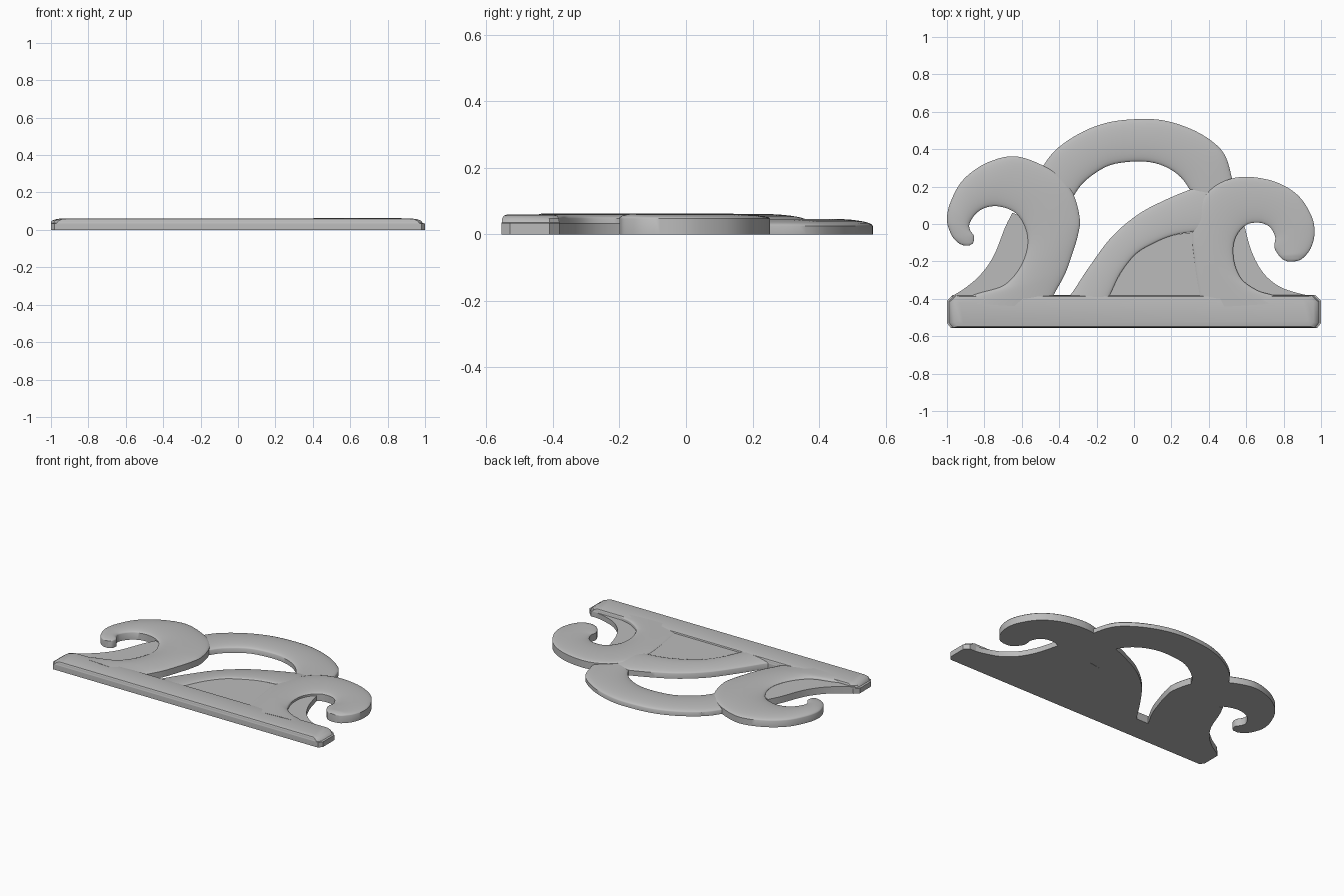
import bpy
import bmesh
import math
from mathutils import Vector

default_cube = bpy.data.objects.get("Cube")
if default_cube:
    bpy.data.objects.remove(default_cube, do_unlink=True)

# One plain grey for the whole carving
grey = bpy.data.materials.new("plain_grey")
grey.use_nodes = True
colour = (0.5, 0.5, 0.5, 1)
grey.diffuse_color = colour
grey.node_tree.nodes["Principled BSDF"].inputs["Base Color"].default_value = colour


def finish(name, bm):
    """Turn a bmesh into a shaded object with the grey material."""
    bmesh.ops.recalc_face_normals(bm, faces=bm.faces)
    mesh = bpy.data.meshes.new(name)
    bm.to_mesh(mesh)
    bm.free()
    mesh.materials.append(grey)
    obj = bpy.data.objects.new(name, mesh)
    bpy.context.collection.objects.link(obj)
    bpy.ops.object.select_all(action="DESELECT")
    obj.select_set(True)
    bpy.context.view_layer.objects.active = obj
    bpy.ops.object.shade_smooth_by_angle(angle=math.radians(35))
    return obj


def smooth_path(points, steps=6):
    """Catmull-Rom curve through the points (of any dimension)."""
    pts = [Vector(p) for p in points]
    pts = [2 * pts[0] - pts[1]] + pts + [2 * pts[-1] - pts[-2]]
    path = []
    for a, b, c, d in zip(pts, pts[1:], pts[2:], pts[3:]):
        for step in range(steps):
            t = step / steps
            path.append(b + (c - a) * (t / 2)
                        + (2 * a - 5 * b + 4 * c - d) * (t * t / 2)
                        + (3 * b - a - 3 * c + d) * (t ** 3 / 2))
    return path + [pts[-2]]


def ribbon(name, edges, outer_z, inner_z, bulge, columns=14):
    """Domed band; each entry is outer x, outer y, inner x, inner y."""
    bm = bmesh.new()
    rows = []
    for ox, oy, ix, iy in smooth_path(edges):
        outer, inner = Vector((ox, oy, 0)), Vector((ix, iy, 0))
        swell = bulge * min(1, (outer - inner).length / 0.15)
        row = [bm.verts.new(outer)]
        for k in range(columns + 1):
            angle = math.pi * k / columns
            t = (1 - math.cos(angle)) / 2
            point = outer.lerp(inner, t)
            point.z = outer_z + (inner_z - outer_z) * t + swell * math.sin(angle)
            row.append(bm.verts.new(point))
        row.append(bm.verts.new(inner))
        rows.append(row)
    for row, following in zip(rows, rows[1:]):
        for k in range(len(row)):
            bm.faces.new((row[k - 1], row[k], following[k], following[k - 1]))
    bm.faces.new(rows[0])
    bm.faces.new(rows[-1])
    return finish(name, bm)


def slab(name, outline, layers):
    """Stack of outline rings; each layer gives a height and an inset."""
    bm = bmesh.new()
    count = len(outline)
    centre = sum((Vector(p) for p in outline), Vector((0, 0))) / count
    reach_x = max(abs(p[0] - centre.x) for p in outline)
    reach_y = max(abs(p[1] - centre.y) for p in outline)
    rings = []
    for z, inset_x, inset_y in layers:
        rings.append([bm.verts.new((
            centre.x + (p[0] - centre.x) * (1 - inset_x / reach_x),
            centre.y + (p[1] - centre.y) * (1 - inset_y / reach_y), z))
            for p in outline])
    for low, high in zip(rings, rings[1:]):
        for k in range(count):
            bm.faces.new((low[k - 1], low[k], high[k], high[k - 1]))
    bm.faces.new(rings[0])
    bm.faces.new(rings[-1])
    return finish(name, bm)


def panel(name, curve, closing, height):
    """Flat recessed plate with one curved side."""
    outline = [tuple(p) for p in smooth_path(curve)] + closing
    return slab(name, outline, [(0, 0, 0), (height, 0, 0)])


# Base bar with clipped corners and stepped, softened ends
right_half = [(.98, -.555), (1, -.53), (1, -.41), (.97, -.38)]
bar_outline = right_half + [(-x, y) for x, y in reversed(right_half)]
slab("base_bar", bar_outline, [
    (0, 0, 0), (.034, 0, 0), (.036, .012, .001), (.048, .02, .002),
    (.057, .04, .008), (.0605, .07, .02)])

# Large curl on the right-hand side of the model (-x)
ribbon("right_curl", [
    (-.46, -.45, -.97, -.42),
    (-.43, -.38, -.83, -.37),
    (-.37, -.27, -.7, -.33),
    (-.33, -.16, -.62, -.25),
    (-.3, -.06, -.575, -.15),
    (-.29, .03, -.57, -.06),
    (-.33, .17, -.6, .02),
    (-.43, .28, -.65, .07),
    (-.62, .36, -.73, .095),
    (-.78, .33, -.8, .085),
    (-.91, .24, -.85, .05),
    (-.98, .12, -.88, 0),
    (-1, .02, -.875, -.035),
    (-.975, -.06, -.855, -.065),
    (-.94, -.1, -.86, -.1),
    (-.91, -.115, -.88, -.115)], .042, .046, .018)

# Smaller curl on the left-hand side of the model (+x)
ribbon("left_curl", [
    (.36, -.45, .85, -.42),
    (.345, -.36, .74, -.38),
    (.33, -.27, .66, -.355),
    (.32, -.18, .58, -.3),
    (.31, -.08, .54, -.22),
    (.32, .02, .53, -.14),
    (.36, .12, .54, -.08),
    (.43, .2, .57, -.03),
    (.53, .245, .61, 0),
    (.64, .25, .65, .007),
    (.77, .22, .69, .003),
    (.88, .15, .73, -.02),
    (.95, .04, .755, -.07),
    (.965, -.05, .75, -.12),
    (.945, -.13, .765, -.155),
    (.9, -.185, .79, -.185),
    (.86, -.2, .82, -.2)], .048, .048, .0145)

# Arch joining the two curls, lower than both
ribbon("top_arch", [
    (-.5, .29, -.36, .07),
    (-.42, .395, -.31, .17),
    (-.29, .485, -.25, .24),
    (-.15, .54, -.14, .31),
    (0, .56, -.02, .333),
    (.15, .555, .09, .33),
    (.3, .51, .18, .3),
    (.42, .44, .25, .25),
    (.49, .36, .3, .18),
    (.53, .22, .34, .1)], .026, .03, .019)

# Sweeping rim of the middle wing
ribbon("wing_rim", [
    (-.39, -.42, -.15, -.43),
    (-.34, -.38, -.12, -.36),
    (-.24, -.23, -.07, -.26),
    (-.12, -.07, .01, -.16),
    (.02, .05, .11, -.1),
    (.17, .13, .21, -.06),
    (.32, .19, .33, -.04),
    (.43, .21, .42, -.03)], .034, .05, .014)

# Recessed plates behind the rims
panel("wing_panel",
      [(-.15, -.42), (-.07, -.26), (.01, -.16), (.11, -.1), (.21, -.06), (.36, -.04)],
      [(.42, -.42)], .05)
panel("right_recess",
      [(-.65, .06), (-.69, -.02), (-.75, -.17), (-.82, -.27), (-.9, -.34), (-.98, -.39)],
      [(-.5, -.42), (-.5, 0)], .045)
panel("left_recess",
      [(.59, -.01), (.63, -.15), (.69, -.26), (.77, -.33), (.86, -.365), (.97, -.39)],
      [(.5, -.42), (.48, -.1)], .035)
